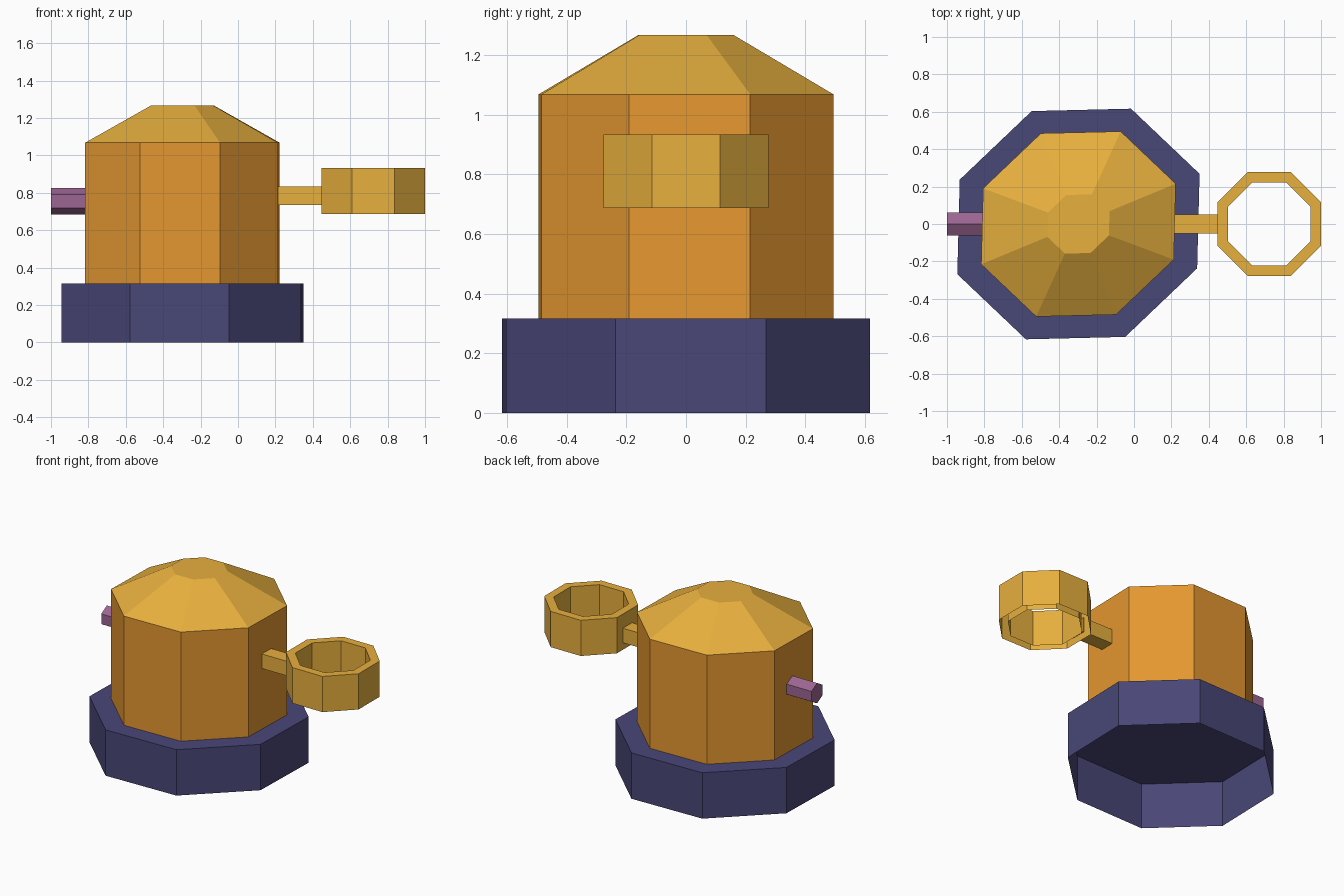
import bpy
import bmesh
from math import pi, cos, sin
from mathutils import Matrix

cube = bpy.data.objects.get("Cube")
if cube:
    bpy.data.objects.remove(cube, do_unlink=True)


def material(name, *rgb):
    linear = [((c / 255 + 0.055) / 1.055) ** 2.4 for c in rgb] + [1]
    mat = bpy.data.materials.new(name)
    mat.use_nodes = True
    mat.diffuse_color = linear
    mat.node_tree.nodes["Principled BSDF"].inputs["Base Color"].default_value = linear
    return mat


def finish(name, bm, mat):
    mesh = bpy.data.meshes.new(name)
    bm.to_mesh(mesh)
    bm.free()
    mesh.materials.append(mat)
    obj = bpy.data.objects.new(name, mesh)
    bpy.context.collection.objects.link(obj)


def open_prism(name, mat, sides, r1, r2, length, matrix):
    """Prism with its far end capped and its near end left open."""
    bm = bmesh.new()
    bmesh.ops.create_cone(bm, cap_ends=True, segments=sides, radius1=r1,
                          radius2=r2, depth=length)
    bm.normal_update()
    bottom = [f for f in bm.faces if f.normal.z < -0.99]
    bmesh.ops.delete(bm, geom=bottom, context='FACES')
    bm.transform(matrix)
    finish(name, bm, mat)


orange = material("orange", 230, 152, 49)
brass = material("brass", 232, 176, 62)
indigo = material("indigo", 73, 71, 119)
mauve = material("mauve", 156, 101, 146)

# Slightly oval octagonal tower: hollow base, body, tapered roof
CENTRE_X = -0.297


def tower_part(name, mat, r_bottom, r_top, z0, z1):
    matrix = (Matrix.Translation((CENTRE_X, 0, (z0 + z1) / 2))
              @ Matrix.Rotation(pi / 8, 4, 'Z')
              @ Matrix.Diagonal((1, 0.932, 1, 1)))
    open_prism(name, mat, 8, r_bottom, r_top, z1 - z0, matrix)


tower_part("base", indigo, 0.701, 0.701, 0, 0.316)
tower_part("body", orange, 0.563, 0.563, 0.316, 1.068)
tower_part("roof", brass, 0.563, 0.18, 1.068, 1.268)

# Hexagonal peg on the right side, one ridge upward, capped at its outer end
peg_matrix = (Matrix.Translation((-0.87, 0, 0.755))
              @ Matrix.Rotation(-pi / 2, 4, 'Y')
              @ Matrix.Rotation(pi / 2, 4, 'Z'))
open_prism("peg", mauve, 6, 0.07, 0.07, 0.26, peg_matrix)

# Arm joining the body to the ring
bm = bmesh.new()
bmesh.ops.create_cube(bm, size=1, matrix=Matrix.Translation((0.31, 0, 0.785))
                      @ Matrix.Diagonal((0.29, 0.1, 0.1, 1)))
finish("ring_arm", bm, brass)

# Octagonal ring: outer wall, top rim and inner wall, open underneath
bm = bmesh.new()
loops = []
for radius, z in ((0.30, 0.687), (0.30, 0.933), (0.24, 0.933), (0.24, 0.687)):
    loops.append([bm.verts.new((0.723 + radius * cos((i + 0.5) * pi / 4),
                                radius * sin((i + 0.5) * pi / 4), z))
                  for i in range(8)])
for a, b in zip(loops, loops[1:]):
    for i in range(8):
        j = (i + 1) % 8
        bm.faces.new((a[i], a[j], b[j], b[i]))
finish("ring", bm, brass)
